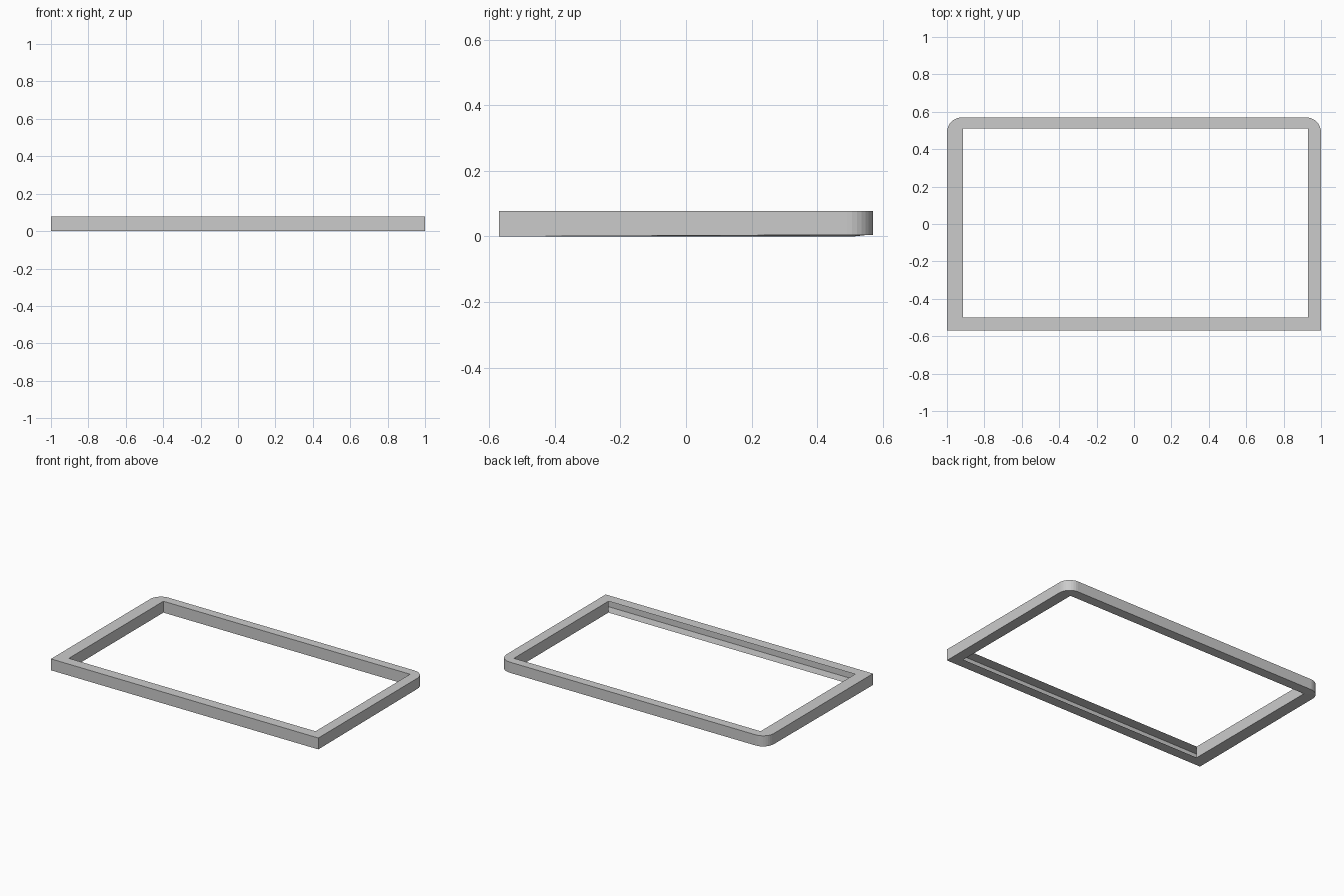
import bpy, bmesh
from math import sin, cos, pi

if "Cube" in bpy.data.objects:
    bpy.data.objects.remove(bpy.data.objects["Cube"])

W, D, H = 1.0, 0.57, 0.077      # half width, half depth, height
R, N = 0.08, 8                  # rounded back corners: radius and segments
LIFT = 0.005                    # slight rise of the underside at the back corners


def arc(cx, cy, start):
    return [(cx + R * cos(start + pi / 2 * i / N),
             cy + R * sin(start + pi / 2 * i / N), LIFT) for i in range(N + 1)]


# Outer outline, split at the mitred corners into front, right, back and left
right_arc = arc(W - R, D - R, 0)
left_arc = arc(-W + R, D - R, pi / 2)
m = N // 2
fl, fr = (-W, -D, 0), (W, -D, 0)
sides = {
    "front": [fl, fr],
    "right": [fr] + right_arc[:m + 1],
    "back": right_arc[m:] + left_arc[:m + 1],
    "left": left_arc[m:] + [fl],
}
inner = [(-0.915, -0.50, 0), (0.93, -0.50, 0), (0.93, 0.51, 0), (-0.915, 0.51, 0)]

bm = bmesh.new()


def face(points):
    bm.faces.new([bm.verts.new(p) for p in points])


def top(p):
    return (p[0], p[1], H)


for i, (name, outer) in enumerate(sides.items()):
    a, b = inner[i], inner[(i + 1) % 4]
    ring = outer + [b, a]
    face([top(p) for p in ring])            # upper plate
    face(ring[::-1])                        # lower plate
    for p, q in zip(outer, outer[1:]):      # outer wall
        face([p, q, top(q), top(p)])
    if name != "front":                     # front rail is an open channel inside
        face([b, a, top(a), top(b)])

bmesh.ops.remove_doubles(bm, verts=bm.verts, dist=1e-5)

mesh = bpy.data.meshes.new("frame")
bm.to_mesh(mesh)
bm.free()
bpy.context.collection.objects.link(bpy.data.objects.new("frame", mesh))
